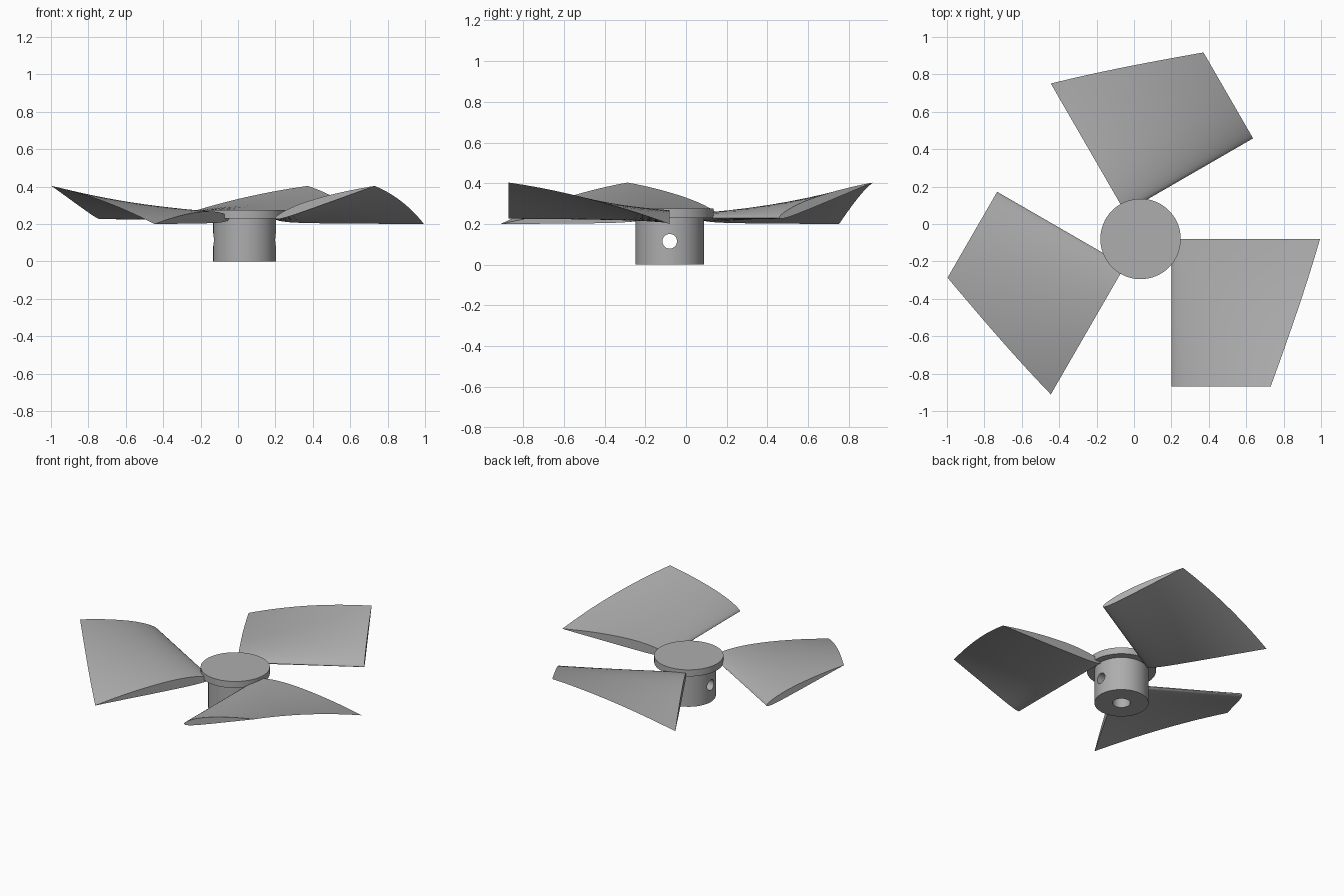
import bpy, bmesh, math
from mathutils import Matrix, Vector

if "Cube" in bpy.data.objects:
    bpy.data.objects.remove(bpy.data.objects["Cube"])

HUB = Vector((0.035, -0.08, 0))

grey = bpy.data.materials.new("light grey")
grey.diffuse_color = (0.42, 0.42, 0.42, 1)
grey.use_nodes = True
grey.node_tree.nodes["Principled BSDF"].inputs["Base Color"].default_value = grey.diffuse_color


def finish(name, bm, angle=35):
    bmesh.ops.recalc_face_normals(bm, faces=bm.faces)
    mesh = bpy.data.meshes.new(name)
    bm.to_mesh(mesh)
    bm.free()
    mesh.materials.append(grey)
    ob = bpy.data.objects.new(name, mesh)
    bpy.context.collection.objects.link(ob)
    smooth(ob, angle)
    return ob


def smooth(ob, angle):
    bpy.ops.object.select_all(action='DESELECT')
    bpy.context.view_layer.objects.active = ob
    ob.select_set(True)
    bpy.ops.object.shade_smooth_by_angle(angle=math.radians(angle))


def lathe(name, profile, n=64):
    """Revolve an (r, z) profile about the hub axis; r = 0 closes an end."""
    bm = bmesh.new()
    rings = []
    for r, z in profile:
        count = n if r else 1
        rings.append([bm.verts.new(HUB + Vector((r * math.cos(2 * math.pi * i / n),
                                                 r * math.sin(2 * math.pi * i / n), z)))
                      for i in range(count)])
    for a, b in zip(rings, rings[1:]):
        for i in range(n):
            j = (i + 1) % n
            quad = [a[i % len(a)], a[j % len(a)], b[j % len(b)], b[i % len(b)]]
            bm.faces.new(list(dict.fromkeys(quad)))
    return finish(name, bm)


# Hub: shaft sleeve with blind bore, and wider cap
hub = lathe("hub", [(0, 0.225), (0.055, 0.225), (0.055, 0), (0.168, 0),
                    (0.168, 0.23), (0.215, 0.23), (0.215, 0.275), (0, 0.275)])

# Cross pin hole through the sleeve
bm = bmesh.new()
bmesh.ops.create_cone(bm, cap_ends=True, segments=32, radius1=0.036, radius2=0.036, depth=0.5,
                      matrix=Matrix.Translation(HUB + Vector((0, 0, 0.115)))
                      @ Matrix.Rotation(math.pi / 2, 4, 'Y'))
cutter = finish("pin_hole_cutter", bm)
cutter.hide_render = True
mod = hub.modifiers.new("pin_hole", 'BOOLEAN')
mod.operation = 'DIFFERENCE'
mod.object = cutter
bpy.context.view_layer.objects.active = hub
bpy.ops.object.modifier_apply(modifier=mod.name)
bpy.data.objects.remove(cutter)
smooth(hub, 35)


def airfoil(n=20):
    """Closed unit-chord section: upper side tail to nose, then lower side back."""
    def point(x, side):
        half = 0.4 * (0.2969 * math.sqrt(x) - 0.126 * x - 0.3516 * x**2
                      + 0.2843 * x**3 - 0.1036 * x**4)
        m, p = 0.02, 0.4
        camber = m / p**2 * (2*p*x - x*x) if x < p else m / (1-p)**2 * (1 - 2*p + 2*p*x - x*x)
        return x, camber + side * half
    xs = [(1 - math.cos(math.pi * i / n)) / 2 for i in range(n + 1)]
    return [point(x, 1) for x in reversed(xs)] + [point(x, -1) for x in xs[1:-1]]


def blade(name, turn, steps=20):
    """Loft the section along -y while it shortens and twists up."""
    bm = bmesh.new()
    rings = []
    for s in range(steps + 1):
        t = s / steps
        chord = 0.795 + (0.558 - 0.795) * t
        a = math.radians(-2.2 + 20.3 * t)
        rings.append([bm.verts.new((0.165 + chord * (u * math.cos(a) - v * math.sin(a)),
                                    -0.79 * t,
                                    0.23 + chord * (u * math.sin(a) + v * math.cos(a))))
                      for u, v in airfoil()])
    n = len(rings[0])
    for p, q in zip(rings, rings[1:]):
        for i in range(n):
            bm.faces.new((p[i], p[(i + 1) % n], q[(i + 1) % n], q[i]))
    bm.faces.new(rings[0])
    bm.faces.new(rings[-1])
    bm.transform(Matrix.Translation(HUB) @ Matrix.Rotation(turn, 4, 'Z'))
    return finish(name, bm, 40)


# Three blades around the hub
for k in range(3):
    blade(f"blade_{k + 1}", k * 2 * math.pi / 3)
